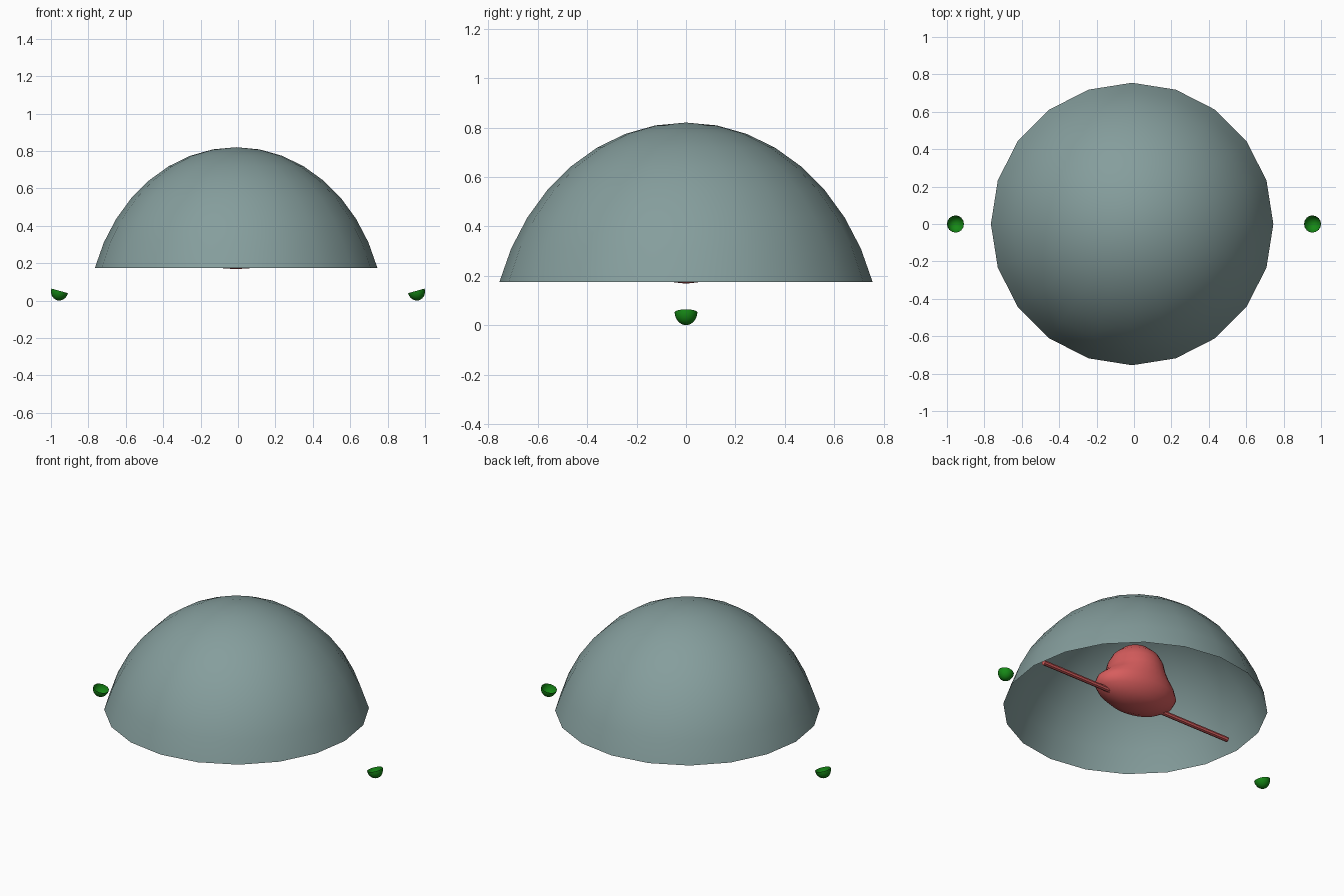
import bpy, bmesh, math

if "Cube" in bpy.data.objects:
    bpy.data.objects.remove(bpy.data.objects["Cube"])

CX = -0.01  # small sideways offset of the dome and its contents


def material(name, rgb):
    m = bpy.data.materials.new(name)
    m.diffuse_color = (*rgb, 1)
    m.use_nodes = True
    m.node_tree.nodes["Principled BSDF"].inputs["Base Color"].default_value = m.diffuse_color
    return m


grey = material("grey_teal", (0.235, 0.34, 0.335))
red = material("soft_red", (0.68, 0.11, 0.11))
green = material("deep_green", (0.008, 0.25, 0.008))


def loft(name, rings, sides, mat, smooth=True):
    """Stack elliptical rings (z, rx, ry); a zero radius makes a pole, otherwise the end stays open."""
    bm = bmesh.new()
    rows = []
    for z, rx, ry in rings:
        if rx == 0:
            rows.append([bm.verts.new((0, 0, z))] * sides)
        else:
            rows.append([bm.verts.new((rx * math.cos(2 * math.pi * i / sides),
                                       ry * math.sin(2 * math.pi * i / sides), z))
                         for i in range(sides)])
    for a, b in zip(rows, rows[1:]):
        for i in range(sides):
            j = (i + 1) % sides
            quad = list(dict.fromkeys((a[i], a[j], b[j], b[i])))
            bm.faces.new(quad)
    for f in bm.faces:
        f.smooth = smooth
    mesh = bpy.data.meshes.new(name)
    bm.to_mesh(mesh)
    bm.free()
    mesh.materials.append(mat)
    ob = bpy.data.objects.new(name, mesh)
    bpy.context.collection.objects.link(ob)
    return ob


# Open dome: the top eight bands of a tall twenty-sided ellipsoid
step = math.pi / 20
dome = loft("dome", [(-0.113 + 0.933 * math.cos(k * step),
                      0.794 * math.sin(k * step), 0.794 * math.sin(k * step))
                     for k in range(8, -1, -1)], 20, grey)
dome.location.x = CX

# Bell-shaped body inside: broad low base, round top
body = loft("body", [(0.168, 0, 0), (0.175, 0.10, 0.06), (0.20, 0.18, 0.115),
                     (0.24, 0.245, 0.15), (0.28, 0.268, 0.168), (0.32, 0.25, 0.17),
                     (0.36, 0.205, 0.17), (0.40, 0.175, 0.168), (0.45, 0.162, 0.16),
                     (0.50, 0.135, 0.135), (0.545, 0.085, 0.085), (0.565, 0.045, 0.045),
                     (0.572, 0, 0)], 32, red)
body.location.x = CX

for side, label in ((1, "right"), (-1, "left")):
    # Thin rod reaching out from the body
    rod = loft(label + "_rod", [(0, 0, 0), (0, 0.015, 0.015), (0.50, 0.015, 0.015), (0.50, 0, 0)],
               8, red, smooth=False)
    rod.rotation_euler.y = side * math.pi / 2
    rod.location = (CX + side * 0.184, 0, 0.222)

    # Small open bowl, tilted with its outer rim raised
    bowl = loft(label + "_bowl", [(-0.052 * math.cos(k * math.pi / 14),
                                   0.046 * math.sin(k * math.pi / 14),
                                   0.046 * math.sin(k * math.pi / 14))
                                  for k in range(8)], 16, green)
    bowl.rotation_euler.y = -side * math.radians(15.5)
    bowl.location = (side * 0.9535, 0, 0.052)
